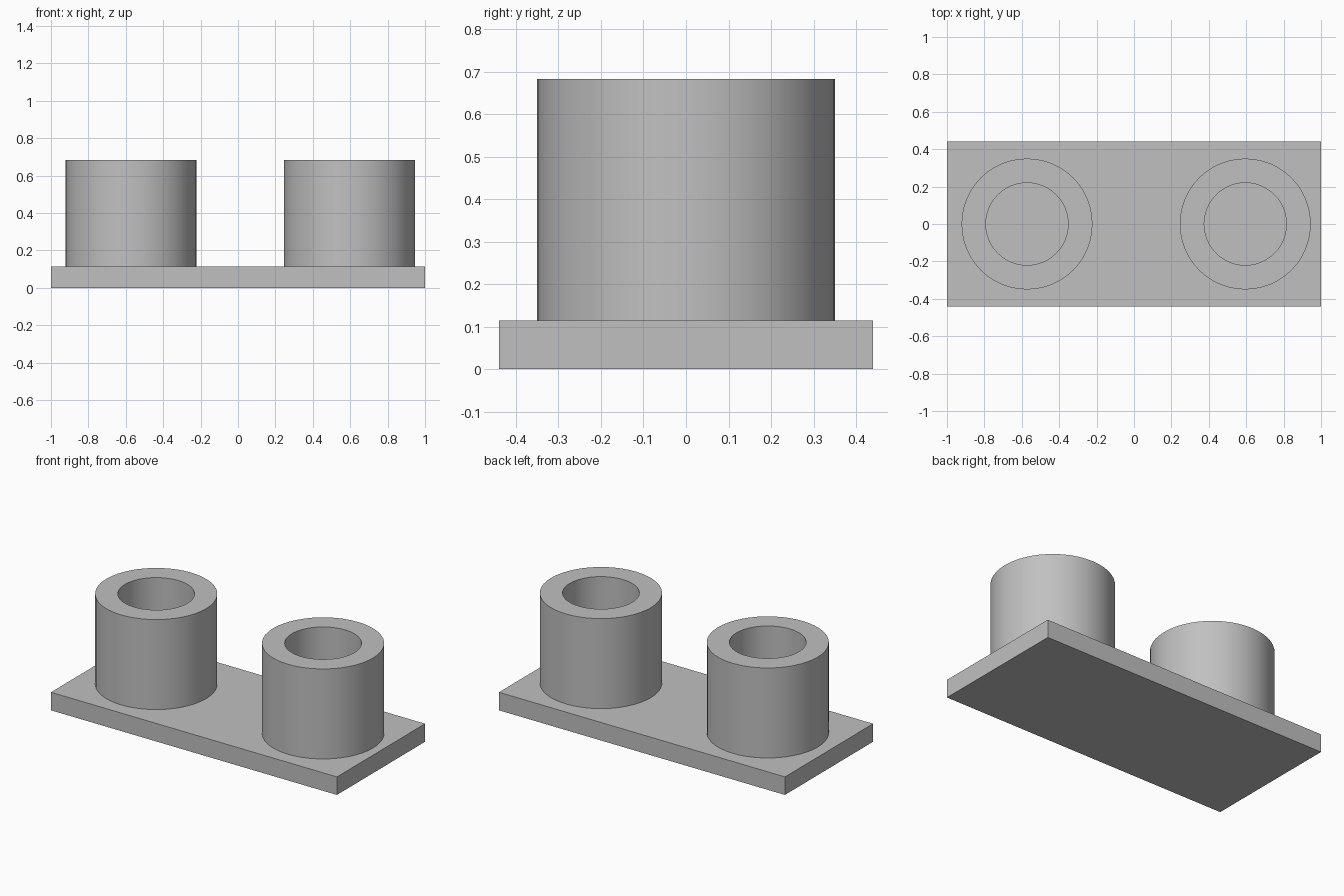
import bpy
import bmesh
from math import cos, sin, tau, radians

cube = bpy.data.objects.get("Cube")
if cube:
    bpy.data.objects.remove(cube, do_unlink=True)

GREY = (0.53, 0.53, 0.53, 1)
grey = bpy.data.materials.new("plain grey")
grey.use_nodes = True
grey.diffuse_color = GREY
grey.node_tree.nodes["Principled BSDF"].inputs["Base Color"].default_value = GREY

PLATE_TOP, TUBE_TOP = 0.114, 0.683
OUTER, INNER, SIDES = 0.35, 0.22, 48


def add_object(name, bm):
    bmesh.ops.recalc_face_normals(bm, faces=bm.faces)
    mesh = bpy.data.meshes.new(name)
    bm.to_mesh(mesh)
    bm.free()
    mesh.materials.append(grey)
    obj = bpy.data.objects.new(name, mesh)
    bpy.context.collection.objects.link(obj)
    return obj


def add_tube(name, x):
    # Rectangular wall section swept around the tube axis
    bm = bmesh.new()
    section = [(INNER, PLATE_TOP), (OUTER, PLATE_TOP), (OUTER, TUBE_TOP), (INNER, TUBE_TOP)]
    rings = [[bm.verts.new((r * cos(tau * i / SIDES), r * sin(tau * i / SIDES), z))
              for i in range(SIDES)] for r, z in section]
    for a, b in zip(rings, rings[1:] + rings[:1]):
        for i in range(SIDES):
            j = (i + 1) % SIDES
            bm.faces.new((a[i], a[j], b[j], b[i]))
    obj = add_object(name, bm)
    obj.location.x = x
    bpy.ops.object.select_all(action="DESELECT")
    obj.select_set(True)
    bpy.context.view_layer.objects.active = obj
    bpy.ops.object.shade_smooth_by_angle(angle=radians(30))


# Flat base plate
bm = bmesh.new()
bmesh.ops.create_cube(bm, size=1)
bmesh.ops.scale(bm, vec=(2, 0.88, PLATE_TOP), verts=bm.verts)
bmesh.ops.translate(bm, vec=(0, 0, PLATE_TOP / 2), verts=bm.verts)
add_object("base_plate", bm)

# Two upright hollow tubes
add_tube("right_tube", -0.572)
add_tube("left_tube", 0.595)
